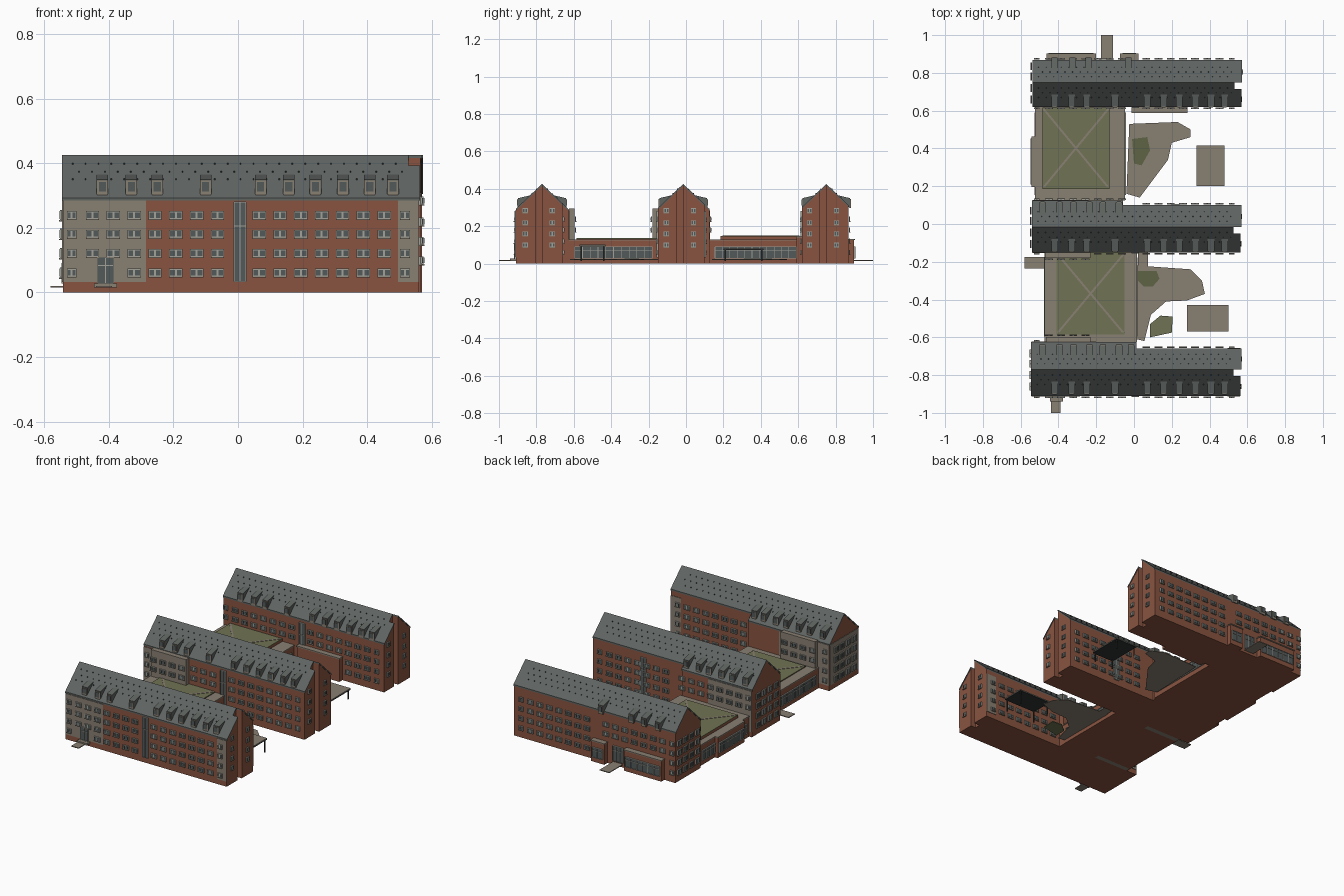
import bpy, bmesh

if "Cube" in bpy.data.objects:
    bpy.data.objects.remove(bpy.data.objects["Cube"])

COLOURS = {
    "brick": (0.25, 0.088, 0.053), "stone": (0.25, 0.215, 0.17),
    "slate": (0.115, 0.128, 0.12), "lawn": (0.16, 0.17, 0.087),
    "frame": (0.36, 0.36, 0.32), "glass": (0.085, 0.10, 0.10),
    "dark_metal": (0.03, 0.033, 0.033), "shrub": (0.11, 0.125, 0.06),
}
materials = {}
for label, rgb in COLOURS.items():
    m = bpy.data.materials.new(label)
    m.use_nodes = True
    m.diffuse_color = (*rgb, 1)
    m.node_tree.nodes["Principled BSDF"].inputs["Base Color"].default_value = (*rgb, 1)
    materials[label] = m

parts = {}  # name -> (material, vertices, faces)


def prism(name, mat, outline, axis, a, b):
    """Extrude a 2D outline (xy for axis z, yz for axis x) from a to b."""
    _, verts, faces = parts.setdefault(name, (mat, [], []))
    s, n = len(verts), len(outline)
    for t in (a, b):
        verts.extend((u, v, t) if axis == "z" else (t, u, v) for u, v in outline)
    faces.append(tuple(range(s, s + n)))
    faces.append(tuple(range(s + n, s + 2 * n)))
    for i in range(n):
        j = (i + 1) % n
        faces.append((s + i, s + j, s + n + j, s + n + i))


def box(name, mat, x0, x1, y0, y1, z0, z1):
    prism(name, mat, [(x0, y0), (x1, y0), (x1, y1), (x0, y1)], "z", z0, z1)


def plate(name, mat, axis, pos, sign, u0, u1, z0, z1, depth):
    """Thin plate lying on a wall that faces +/-x or +/-y."""
    out = pos + sign * depth
    if axis == "y":
        box(name, mat, u0, u1, min(pos, out), max(pos, out), z0, z1)
    else:
        box(name, mat, min(pos, out), max(pos, out), u0, u1, z0, z1)


def window(axis, pos, sign, u, z, w=0.04, h=0.024):
    plate("window_frames", "frame", axis, pos, sign, u - w/2, u + w/2, z - h/2, z + h/2, 0.005)
    plate("window_sills", "stone", axis, pos, sign, u - w/2, u + w/2, z - h/2 - 0.004, z - h/2, 0.008)
    for k in (-1, 1):
        c = u + k * w / 4
        plate("window_panes", "glass", axis, pos, sign, c - w/4 + 0.003, c + w/4 - 0.003,
              z - h/2 + 0.003, z + h/2 - 0.004, 0.007)


def glazing(axis, pos, sign, u0, u1, z0, z1, step=0.04):
    """Glass strip with posts and rails."""
    plate("glazed_walls", "glass", axis, pos, sign, u0, u1, z0, z1, 0.004)
    n = max(1, round((u1 - u0) / step))
    for i in range(n + 1):
        u = u0 + (u1 - u0) * i / n
        plate("glazing_bars", "frame", axis, pos, sign, u - 0.0015, u + 0.0015, z0, z1, 0.007)
    for z in (z0, z0 + (z1 - z0) * 0.7, z1):
        plate("glazing_bars", "frame", axis, pos, sign, u0, u1, z - 0.0015, z + 0.0015, 0.007)


RIDGE, SLOPE = 0.417, 0.95
FLOORS = [0.062, 0.122, 0.182, 0.24]
BAYS = [-0.515 + 0.0645 * k for k in range(17) if k != 8]
SOUTH_DORMERS = [-0.42, -0.33, -0.25, -0.10, 0.07, 0.157, 0.24, 0.325, 0.408, 0.48]
NORTH_DORMERS = [-0.485, -0.395, -0.32, -0.235, -0.165, -0.08, -0.015]


def section(name, yr, ya, yb, x0, x1):
    """Wall body plus roof slab between two depths on one side of the ridge."""
    za, zb = (RIDGE - SLOPE * abs(y - yr) for y in (ya, yb))
    prism(name + "_walls", "brick", [(ya, 0), (yb, 0), (yb, zb), (ya, za)], "x", x0, x1)
    prism(name + "_roof", "slate", [(ya, za), (yb, zb), (yb, zb + 0.009), (ya, za + 0.009)],
          "x", x0 - 0.003, x1 + 0.003)


def dormer(name, yr, side, x):
    d = [(0.128, 0.297), (0.128, 0.35), (0.06, 0.366), (0.06, 0.34)]
    prism(name + "_dormers", "slate", [(yr + side * a, z) for a, z in d], "x", x - 0.018, x + 0.018)
    face = yr + side * 0.128
    plate("dormer_fronts", "stone", "y", face, side, x - 0.016, x + 0.016, 0.298, 0.346, 0.003)
    plate("dormer_panes", "glass", "y", face, side, x - 0.011, x + 0.011, 0.312, 0.342, 0.005)


def building(name, ys, yr, yn, step_y, step_x, x0, x1, north_dormers):
    slit = yr - 0.035
    section(name, yr, ys, slit, x0, x1)
    section(name, yr, slit, yr, x0, x1 - 0.035)
    section(name, yr, yr, step_y, x0, step_x)
    section(name, yr, yr, yn, step_x, x1 + 0.005)
    for x in SOUTH_DORMERS:
        dormer(name, yr, -1, x)
    for x in north_dormers:
        dormer(name, yr, 1, x)
    # gable end windows
    for z in (0.10, 0.16, 0.22, 0.285):
        window("x", x1, 1, yr - 0.09, z, 0.028)
        window("x", x1 + 0.005, 1, yr + 0.055, z, 0.028)
    for z in FLOORS:
        for dy in (-0.09, -0.03, 0.03, 0.085):
            window("x", x0 - 0.004, -1, yr + dy, z, 0.042, 0.032)
    # snow guards
    for side in (-1, 1):
        for row, d in enumerate((0.03, 0.055, 0.08)):
            for i in range(26):
                x = x0 + 0.03 + 0.04 * i + 0.02 * (row % 2)
                z = RIDGE + 0.009 - SLOPE * d
                y = yr + side * d
                box("snow_guards", "dark_metal", x - 0.002, x + 0.002, y - 0.002, y + 0.002, z - 0.002, z + 0.003)


building("south_block", -0.91, -0.77, -0.66, -0.625, 0.01, -0.542, 0.56, NORTH_DORMERS)
building("middle_block", -0.15, -0.015, 0.10, 0.125, -0.06, -0.538, 0.56, NORTH_DORMERS[:6])
building("north_block", 0.62, 0.75, 0.868, 0.868, 0.02, -0.535, 0.565, [-0.42, -0.325, -0.24, -0.03])

# Stone cladding and projecting stone bays
for y, side, u0, u1 in ((-0.91, -1, -0.542, -0.285), (-0.91, -1, 0.495, 0.56),
                        (-0.625, 1, -0.542, -0.2), (-0.66, 1, 0.495, 0.565),
                        (-0.15, -1, -0.538, -0.235), (0.125, 1, -0.538, -0.24)):
    plate("stone_cladding", "stone", "y", y, side, u0, u1, 0.032, 0.284, 0.003)
plate("stone_gable_cladding", "stone", "x", -0.542, -1, -0.905, -0.63, 0.032, 0.284, 0.003)
box("middle_bay", "stone", -0.47, -0.23, -0.18, -0.15, 0.0, 0.295)
box("south_bay", "stone", -0.465, -0.23, -0.625, -0.597, 0.0, 0.295)

# Window rows: wall depth, facing, bays hidden by a range, lowest visible height there
for y, side, bay, bay_y, pod in ((-0.91, -1, None, 0, None),
                                 (-0.625, 1, (-0.465, -0.23), -0.597, (-0.47, 0.03)),
                                 (-0.15, -1, (-0.47, -0.23), -0.18, (-0.47, 0.03)),
                                 (0.125, 1, None, 0, (-0.52, -0.04)),
                                 (0.62, -1, None, 0, (-0.52, -0.04)),
                                 (0.868, 1, None, 0, (-0.48, 0.03))):
    for x in BAYS:
        wall = bay_y if bay and bay[0] < x < bay[1] else y
        if y == -0.625 and x > 0.01:
            wall = -0.66
        if y == 0.125 and x > -0.06:
            wall = 0.10
        if y == -0.625 and -0.2 < x < 0.01:
            continue  # blank brick panel
        for z in FLOORS:
            if pod and pod[0] < x < pod[1] and z < 0.16:
                continue
            if y == -0.91 and abs(x + 0.41) < 0.05 and z < 0.1:
                continue
            window("y", wall + side * 0.003, side, x, z, 0.03 if abs(x) > 0.5 else 0.041)

# Tall stair windows
for y, side, u in ((-0.91, -1, 0.006), (0.62, -1, 0.006), (0.10, 1, 0.22), (-0.15, -1, 0.006)):
    glazing("y", y, side, u - 0.019, u + 0.019, 0.034, 0.28, 0.019)

# Front entrance
glazing("y", -0.913, -1, -0.435, -0.385, 0.028, 0.108, 0.025)
box("entrance_step", "stone", -0.445, -0.375, -0.94, -0.91, 0.015, 0.028)

# Rear ground-floor projections
for u0, u1 in ((-0.46, -0.205), (-0.07, 0.02)):
    box("rear_projection", "brick", u0, u1, 0.868, 0.898, 0.0, 0.126)
    box("rear_projection_cap", "stone", u0 - 0.003, u1 + 0.003, 0.868, 0.903, 0.126, 0.132)
    glazing("y", 0.898, 1, u0 + 0.01, u1 - 0.01, 0.03, 0.09)
glazing("y", 0.868, 1, -0.18, -0.11, 0.028, 0.12, 0.023)


# Courtyard podiums with roof lawns
def podium(name, x0, x1, y0, y1, lawn, top):
    gx0, gx1, gy0, gy1 = lawn
    box(name + "_podium", "brick", x0, x1, y0, y1, 0.0, 0.124)
    box(name + "_terrace", "stone", x0 - 0.003, x1 + 0.003, y0, y1, 0.124, 0.13)
    box(name + "_lawn_base", "brick", gx0, gx1, gy0, gy1, 0.13, top - 0.004)
    box(name + "_lawn", "lawn", gx0, gx1, gy0, gy1, top - 0.004, top)
    w = 0.007
    for xa, xb in ((gx0, gx1), (gx1, gx0)):
        prism(name + "_lawn_paths", "stone", [(xa - w * (xa < xb) + w * (xa < xb), gy0 + 0.01),
              (xa + (2 * w if xa < xb else -2 * w), gy0 + 0.01), (xb, gy1 - 0.01),
              (xb - (2 * w if xa < xb else -2 * w), gy1 - 0.01)], "z", top, top + 0.002)
    for x, side in ((x0, -1), (x1, 1)):
        glazing("x", x, side, y0 + 0.03, y1 - 0.03, 0.03, 0.09)


podium("front_court", -0.47, 0.012, -0.625, -0.15, (-0.41, -0.05, -0.585, -0.152), 0.136)
podium("rear_court", -0.52, -0.05, 0.125, 0.62, (-0.485, -0.13, 0.185, 0.618), 0.148)
box("rear_court_side_bay", "brick", -0.54, -0.52, 0.2, 0.46, 0.0, 0.124)
box("rear_court_side_bay_cap", "stone", -0.543, -0.52, 0.197, 0.463, 0.124, 0.13)
glazing("x", -0.54, -1, 0.21, 0.45, 0.03, 0.09)
box("low_annex", "brick", -0.01, 0.28, 0.59, 0.62, 0.0, 0.14)
box("low_annex_cap", "stone", -0.013, 0.283, 0.587, 0.62, 0.14, 0.147)

# Paved courts, planting and approach paths
paving = {
    "front_paving": [(0.015, -0.22), (0.30, -0.24), (0.36, -0.30), (0.375, -0.37), (0.28, -0.405),
                     (0.17, -0.41), (0.09, -0.48), (0.055, -0.62), (0.015, -0.61)],
    "rear_paving": [(-0.025, 0.53), (0.23, 0.54), (0.30, 0.50), (0.30, 0.46), (0.20, 0.43),
                    (0.18, 0.34), (0.03, 0.14), (-0.04, 0.16)],
}
for name, outline in paving.items():
    prism(name, "stone", outline, "z", 0.02, 0.024)
prism("shrub_beds", "shrub", [(0.02, -0.25), (0.12, -0.25), (0.135, -0.29), (0.10, -0.33), (0.05, -0.33), (0.02, -0.30)], "z", 0.024, 0.028)
prism("shrub_beds", "shrub", [(-0.01, 0.45), (0.07, 0.46), (0.085, 0.39), (0.04, 0.31), (0.0, 0.32)], "z", 0.024, 0.028)
prism("small_lawn", "lawn", [(0.085, -0.6), (0.2, -0.575), (0.205, -0.49), (0.14, -0.485), (0.085, -0.53)], "z", 0.02, 0.025)
box("front_path", "stone", -0.44, -0.39, -1.0, -0.91, 0.015, 0.02)
box("rear_path", "stone", -0.175, -0.11, 0.868, 1.0, 0.015, 0.02)
box("side_path", "stone", -0.58, -0.47, -0.235, -0.175, 0.015, 0.02)
box("court_path", "stone", 0.02, 0.075, -0.225, -0.15, 0.02, 0.024)

# Open canopies on posts
for name, x0, x1, y0, y1, z in (("front_canopy", 0.28, 0.5, -0.57, -0.43, 0.1),
                                ("rear_canopy", 0.33, 0.48, 0.2, 0.415, 0.08)):
    box(name + "_roof", "stone", x0, x1, y0, y1, z - 0.002, z + 0.002)
    box(name + "_soffit", "dark_metal", x0, x1, y0, y1, z - 0.008, z - 0.002)
    for x in (x0 + 0.01, x1 - 0.01):
        for y in (y0 + 0.01, y1 - 0.01):
            box(name + "_posts", "dark_metal", x - 0.003, x + 0.003, y - 0.003, y + 0.003, 0.015, z - 0.008)

# Turn the collected parts into objects
for name, (mat, verts, faces) in parts.items():
    mesh = bpy.data.meshes.new(name)
    mesh.from_pydata(verts, [], faces)
    bm = bmesh.new()
    bm.from_mesh(mesh)
    bmesh.ops.recalc_face_normals(bm, faces=bm.faces)
    bm.to_mesh(mesh)
    bm.free()
    mesh.materials.append(materials[mat])
    bpy.context.scene.collection.objects.link(bpy.data.objects.new(name, mesh))
